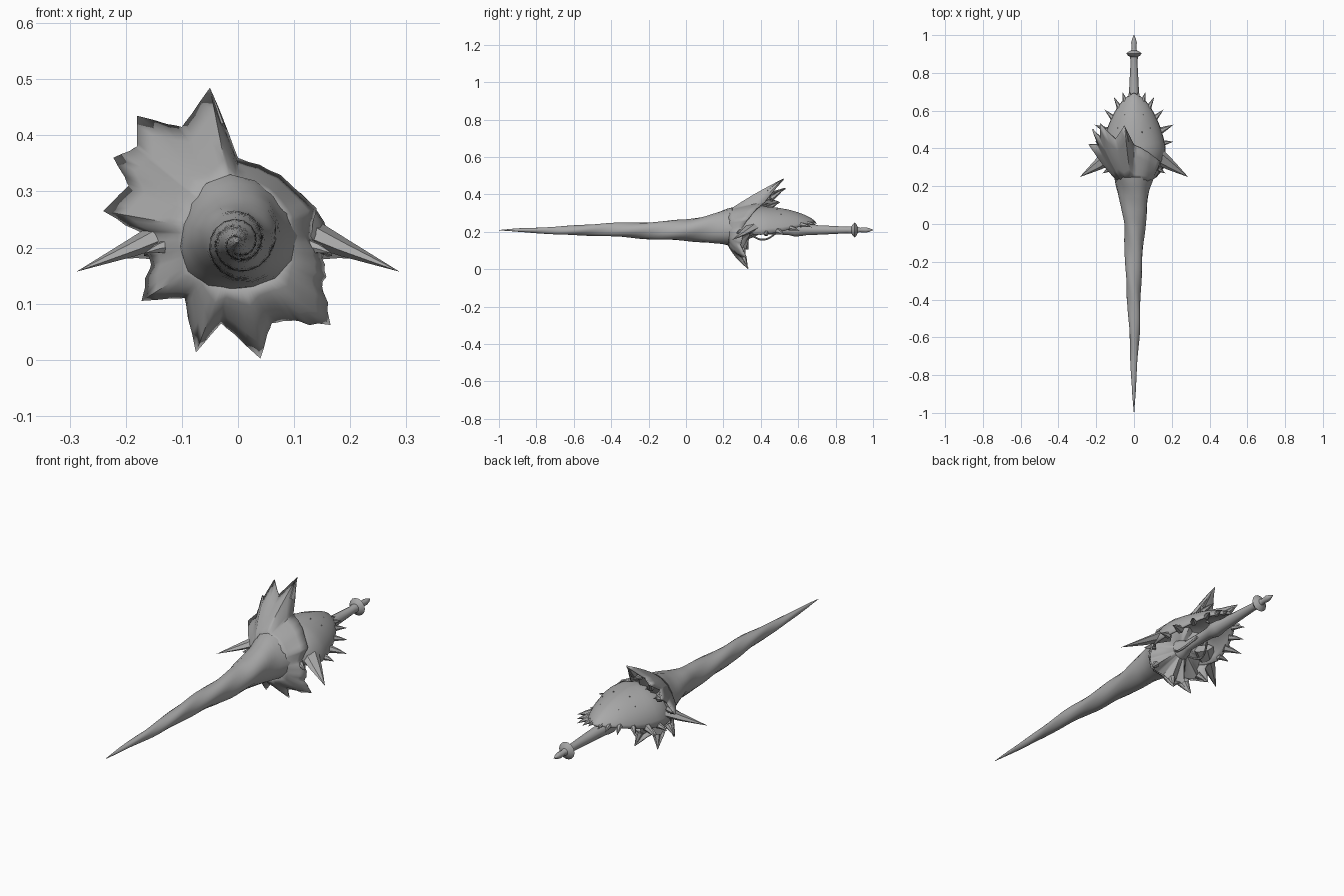
import bpy, bmesh, math, random
from mathutils import Vector

if "Cube" in bpy.data.objects:
    bpy.data.objects.remove(bpy.data.objects["Cube"])

random.seed(4)
grey = bpy.data.materials.new("bone_grey")
grey.diffuse_color = (0.4, 0.4, 0.4, 1)
grey.use_nodes = True
grey.node_tree.nodes["Principled BSDF"].inputs["Base Color"].default_value = grey.diffuse_color


def finish(name, bm, angle=35, thick=0):
    bmesh.ops.recalc_face_normals(bm, faces=bm.faces)
    me = bpy.data.meshes.new(name)
    bm.to_mesh(me)
    bm.free()
    ob = bpy.data.objects.new(name, me)
    bpy.context.collection.objects.link(ob)
    me.materials.append(grey)
    if thick:
        mod = ob.modifiers.new("thickness", 'SOLIDIFY')
        mod.thickness = thick
        mod.offset = -1
    bpy.ops.object.select_all(action='DESELECT')
    ob.select_set(True)
    bpy.context.view_layer.objects.active = ob
    bpy.ops.object.shade_smooth_by_angle(angle=math.radians(angle))
    return ob


def loft(name, rings, start_cap=True, end_cap=True, angle=35, thick=0):
    bm = bmesh.new()
    vs = [[bm.verts.new(p) for p in r] for r in rings]
    n = len(vs[0])
    for a, b in zip(vs, vs[1:]):
        for i in range(n):
            bm.faces.new((a[i], a[(i + 1) % n], b[(i + 1) % n], b[i]))
    if start_cap:
        bm.faces.new(vs[0])
    if end_cap:
        bm.faces.new(vs[-1])
    return finish(name, bm, angle, thick)


def turn(n):
    return [math.tau * i / n for i in range(n)]


def spike(bm, base, tip, r, sides=6, flat=1.0, bend=(0, 0, 0)):
    """Pointed, slightly bent thorn added to a bmesh; flat squashes it in z."""
    base, tip, bend = Vector(base), Vector(tip), Vector(bend)
    d = (tip - base).normalized()
    u = d.cross(Vector((0, 0, 1))).normalized()
    v = d.cross(u)
    rings = []
    for t, k in ((0, 1), (0.5, 0.55)):
        c = base.lerp(tip, t) + bend * t
        rings.append([bm.verts.new(c + r * k * (u * math.cos(a) + v * flat * math.sin(a)))
                      for a in turn(sides)])
    top = bm.verts.new(tip)
    bm.faces.new(rings[0])
    for i in range(sides):
        j = (i + 1) % sides
        bm.faces.new((rings[0][i], rings[0][j], rings[1][j], rings[1][i]))
        bm.faces.new((rings[1][i], rings[1][j], top))


def lerp_table(tab, x):
    for (x0, a), (x1, b) in zip(tab, tab[1:]):
        if x <= x1:
            return a + (b - a) * (x - x0) / (x1 - x0)
    return tab[-1][1]


# Long twisted horn
profile = [(-1, .001), (-.9, .009), (-.6, .026), (-.4, .036), (-.2, .045),
           (0, .057), (.1, .070), (.18, .086), (.245, .105), (.27, .08)]
rings = []
for k in range(54):
    y = -1 + 1.27 * k / 53
    r = lerp_table(profile, y)
    tw = 11 * y
    w = .0025 * min(1, (y + 1) * 3)
    cx, cz = w * math.cos(tw), .209 + w * math.sin(tw) + .045 * max(0, y)
    rings.append([(cx + r * (1 + .06 * math.cos(3 * (a - tw / 1.5))) * math.cos(a), y,
                   cz + r * (1 + .06 * math.cos(3 * (a - tw / 1.5))) * math.sin(a))
                  for a in turn(15)])
loft("twisted_horn", rings)

# Flared thorny frill: rim points (x, y, z), last value 1 marks a tip
rim = [(-.05, .52, .485, 1), (-.10, .45, .415, 0), (-.18, .53, .435, 1), (-.18, .45, .38, 0),
       (-.222, .50, .36, 1), (-.195, .42, .31, 0), (-.24, .42, .265, 1), (-.17, .36, .225, 0),
       (-.155, .33, .17, 0), (-.172, .33, .105, 1), (-.095, .28, .11, 0), (-.075, .32, .013, 1),
       (-.03, .29, .065, 0), (.04, .33, .002, 1), (.06, .29, .065, 0), (.10, .29, .07, 0),
       (.165, .32, .062, 1), (.15, .29, .13, 0), (.155, .30, .17, 0), (.13, .30, .22, 0),
       (.14, .33, .27, 0), (.075, .38, .33, 0), (0, .42, .36, 0)]
edge = []
for a, b in zip(rim, rim[1:] + rim[:1]):
    for s in range(4):
        t = s / 4
        if a[3] and not b[3]:
            t = 1 - (1 - t) ** 1.5
        elif b[3] and not a[3]:
            t = t ** 1.5
        p = Vector(a[:3]).lerp(Vector(b[:3]), t)
        if s == 2:
            p += (p - Vector((0, .3, .22))).normalized() * random.uniform(-.004, .008)
        edge.append(p)
frill, back = [], []
for t in (0, .25, .5, .75, 1):
    ring = []
    for p in edge:
        a = math.atan2(p.z - .22, p.x)
        start = Vector((.088 * math.cos(a), .225, .22 + .095 * math.sin(a)))
        q = start.lerp(p, t)
        q.y -= .012 * math.sin(math.pi * t)
        ring.append(q)
    frill.append(ring)
loft("thorny_frill", frill, False, False, 40, .007)

# Ribbed fan closing the back of the frill down to the grip collar
collar = []
for p in edge:
    a = math.atan2(p.z - .22, p.x)
    collar.append(Vector((.045 * math.cos(a), .34, .212 + .045 * math.sin(a))))
loft("back_fan", [[a.lerp(b, t) for a, b in zip(frill[3], collar)] for t in (0, .5, 1)],
     False, True, 40)

# Thorns on the frill tips and studs behind the raised crown
bm = bmesh.new()
for x, y, z, tip in rim:
    if tip:
        p = Vector((x, y, z))
        spike(bm, p.lerp(Vector((0, .25, .22)), .28), p, .017)
for x, y, z in [(-.06, .45, .40), (-.12, .43, .37), (-.15, .42, .32), (-.09, .40, .34)]:
    spike(bm, (x, y - .02, z), (x - .005, y + .05, z + .015), .014)
finish("frill_thorns", bm)

# Egg shaped domed shell over the grip, drawn out to a point at the back
outline = [(0, .695, .25), (.04, .672, .245), (.08, .63, .235), (.12, .56, .215),
           (.15, .48, .195), (.168, .40, .185), (.155, .33, .19), (.11, .27, .20), (0, .25, .21)]
right = []
for a, b in zip(outline, outline[1:]):
    right += [Vector(a), Vector(a).lerp(Vector(b), .5) + Vector((.002, 0, 0))]
right.append(Vector(outline[-1]))
shell_edge = right + [Vector((-p.x, p.y, p.z)) for p in reversed(right[1:-1])]
centre = Vector((0, .40, .335))
rings = []
for k in range(8):
    t = math.radians(90 - 12 * k)
    ring = []
    for p in shell_edge:
        q = centre.lerp(p, math.sin(t))
        back_slope = 1 + .45 * max(0, (p.y - .45) / .245)
        q.z = p.z + (centre.z - p.z) * math.cos(t) ** back_slope
        ring.append(q)
    rings.append(ring)
loft("domed_shell", rings, False, True, 45, .009)

# Thorns around the shell rim, plus small warts on its back
bm = bmesh.new()
for sx in (-1, 1):
    for x, y, z, ln, r in [(.022, .68, .248, .025, .011), (.05, .66, .243, .042, .013),
                           (.082, .625, .235, .055, .015), (.115, .565, .218, .06, .016),
                           (.143, .495, .20, .075, .02), (.163, .43, .19, .045, .016),
                           (.13, .29, .20, .045, .016)]:
        d = Vector((x, (y - .40) * .7, -.035)).normalized()
        d.x *= sx
        p = Vector((x * sx, y, z))
        spike(bm, p - d * .012, p + d * ln, r, bend=(0, 0, .004))
    for x, y, z in [(.045, .57, .285), (.08, .50, .285), (.04, .48, .315)]:
        spike(bm, (x * sx, y, z - .008), (x * sx * 1.1, y + .01, z + .012), .010)
finish("shell_thorns", bm)

# Long side blades
bm = bmesh.new()
for sx in (-1, 1):
    spike(bm, (.10 * sx, .375, .24), (.288 * sx, .248, .157), .052, 6, .5, (0, 0, -.004))
finish("side_blades", bm, 25)

# Turned grip with pommel disc and pointed end
turned = [(.33, .05), (.36, .04), (.39, .025), (.50, .025), (.55, .028), (.58, .036),
          (.61, .034), (.64, .029), (.75, .024), (.86, .018), (.875, .02), (.885, .02),
          (.89, .03), (.902, .041), (.912, .03), (.918, .016), (.93, .012), (.96, .015),
          (.98, .01), (1, .001)]
loft("grip_and_pommel", [[(r * math.cos(a), y, .21 + r * math.sin(a)) for a in turn(14)]
                         for y, r in turned])

# Drooping tendril loops under the grip
for sx, name in ((-1, "left_tendril"), (1, "right_tendril")):
    rings = []
    for k in range(13):
        t = k / 12
        s = math.sin(math.pi * t)
        c = Vector((sx * (.03 + .03 * s), .33 + .16 * t, .20 - .042 * s))
        rings.append([(c.x + .006 * math.cos(a), c.y, c.z + .006 * math.sin(a)) for a in turn(6)])
    loft(name, rings)
